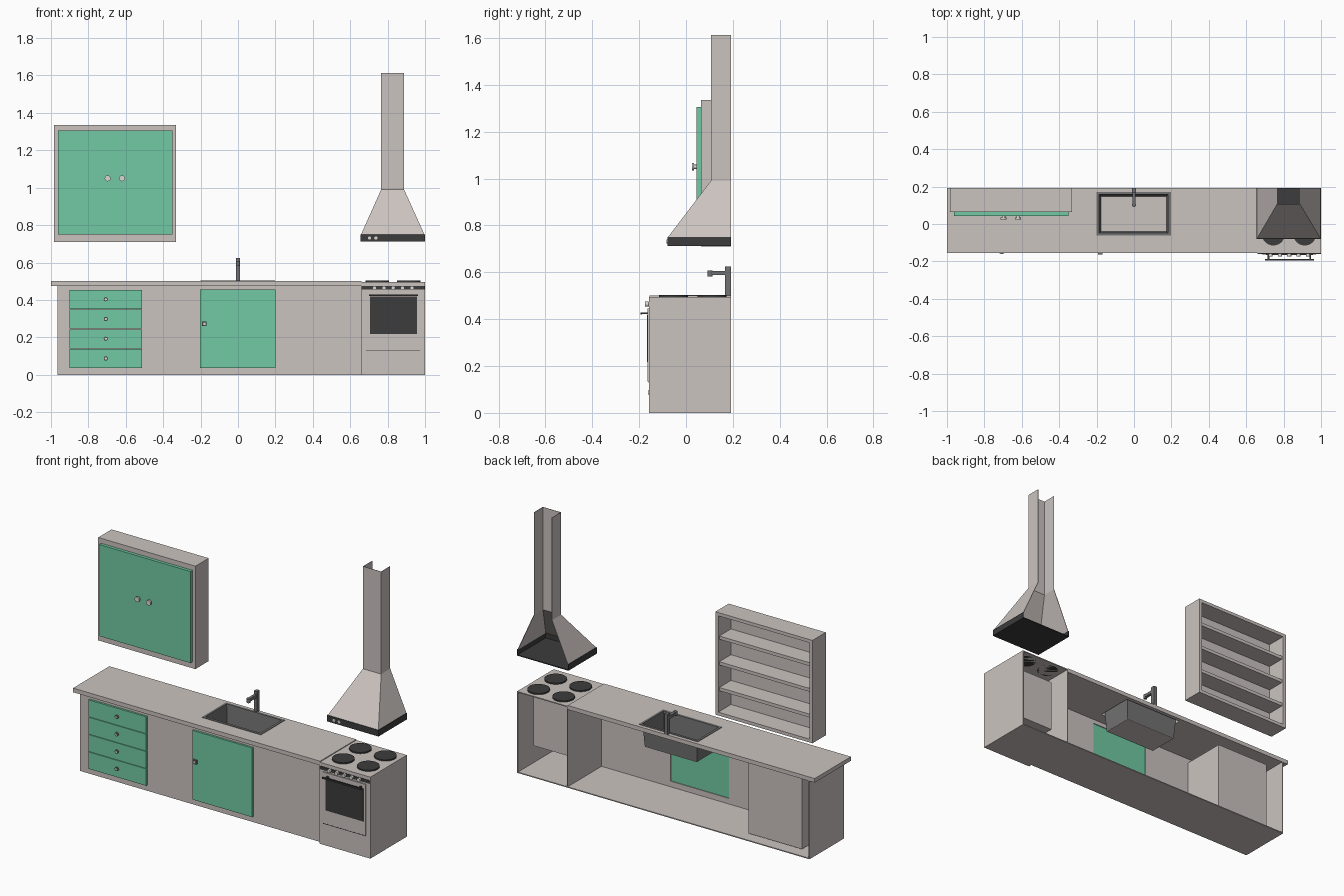
import bpy, bmesh, math
from mathutils import Matrix, Vector

if "Cube" in bpy.data.objects:
    bpy.data.objects.remove(bpy.data.objects["Cube"])


def mat(name, rgb):
    m = bpy.data.materials.new(name)
    m.diffuse_color = (*rgb, 1)
    m.use_nodes = True
    m.node_tree.nodes["Principled BSDF"].inputs["Base Color"].default_value = m.diffuse_color
    return m


BEIGE = mat("warm_grey", (0.60, 0.55, 0.53))
GREEN = mat("mint_green", (0.165, 0.59, 0.37))
DARK = mat("charcoal", (0.045, 0.045, 0.045))
METAL = mat("steel_grey", (0.17, 0.17, 0.17))
LIGHT = mat("pale_knob", (0.72, 0.68, 0.66))


def finish(name, bm, m):
    me = bpy.data.meshes.new(name)
    bm.to_mesh(me)
    bm.free()
    me.materials.append(m)
    ob = bpy.data.objects.new(name, me)
    bpy.context.collection.objects.link(ob)
    return ob


def boxes(name, m, *specs):
    """One object from boxes given as (x0, x1, y0, y1, z0, z1)."""
    bm = bmesh.new()
    for x0, x1, y0, y1, z0, z1 in specs:
        mx = Matrix.Translation(((x0 + x1) / 2, (y0 + y1) / 2, (z0 + z1) / 2))
        mx = mx @ Matrix.Diagonal((x1 - x0, y1 - y0, z1 - z0, 1))
        bmesh.ops.create_cube(bm, size=1, matrix=mx)
    return finish(name, bm, m)


def cylinder(name, m, centre, r, depth, axis="Z", n=24):
    bm = bmesh.new()
    mx = Matrix.Translation(centre)
    if axis == "Y":
        mx = mx @ Matrix.Rotation(math.pi / 2, 4, "X")
    bmesh.ops.create_cone(bm, cap_ends=True, segments=n, radius1=r, radius2=r,
                          depth=depth, matrix=mx)
    for f in bm.faces:
        f.smooth = len(f.verts) == 4
    for e in bm.edges:
        e.smooth = all(f.smooth for f in e.link_faces)
    return finish(name, bm, m)


def strips(name, m, rings, closed):
    """Sheet surface joining successive rings of points."""
    bm = bmesh.new()
    rows = [[bm.verts.new(p) for p in r] for r in rings]
    for a, b in zip(rows, rows[1:]):
        n = len(a)
        for i in range(n if closed else n - 1):
            j = (i + 1) % n
            bm.faces.new((a[i], a[j], b[j], b[i]))
    return finish(name, bm, m)


T = 0.006          # sheet thickness
B = 0.193          # back plane
F = -0.138         # base cabinet front

# Worktop with the sink opening
boxes("worktop", BEIGE,
      (-1, -0.2, -0.155, B, 0.475, 0.5), (0.197, 0.66, -0.155, B, 0.475, 0.5),
      (-0.2, 0.197, -0.155, -0.06, 0.475, 0.5), (-0.2, 0.197, 0.17, B, 0.475, 0.5))

# Base cabinet: open back, front with a door opening
boxes("base_cabinet", BEIGE,
      (-0.965, -0.965 + T, F, B, 0, 0.475),
      (-0.965, 0.66, F, B, 0, T),
      (-0.965, -0.197, F, F + T, 0, 0.475), (0.197, 0.66, F, F + T, 0, 0.475),
      (-0.197, 0.197, F, F + T, 0, 0.04), (-0.197, 0.197, F, F + T, 0.45, 0.475))
boxes("drawer_box", BEIGE, (-0.88, -0.52, F + T, 0.143, 0.02, 0.45))

# Sink door and drawer fronts
boxes("sink_door", GREEN, (-0.202, 0.2, F - 0.012, F + 0.001, 0.035, 0.455))
boxes("sink_door_knob", METAL, (-0.192, -0.168, F - 0.024, F - 0.012, 0.26, 0.284))
boxes("sink_door_knob_cap", LIGHT, (-0.185, -0.175, F - 0.026, F - 0.024, 0.267, 0.277))
for i in range(4):
    z = 0.035 + i * 0.1055
    boxes("drawer_front", GREEN, (-0.9, -0.512, F - 0.012, F, z, z + 0.1025))
    cylinder("drawer_knob", METAL, (-0.707, F - 0.016, z + 0.052), 0.011, 0.01, "Y", 12)
    cylinder("drawer_knob_cap", LIGHT, (-0.707, F - 0.022, z + 0.052), 0.006, 0.002, "Y", 12)


# Sink rim, tapered basin and floor
def rect(x0, x1, y0, y1, z):
    return [(x0, y0, z), (x1, y0, z), (x1, y1, z), (x0, y1, z)]


strips("sink_basin", METAL, [
    rect(-0.2, 0.197, -0.062, 0.171, 0.5), rect(-0.2, 0.197, -0.062, 0.171, 0.503),
    rect(-0.186, 0.183, -0.047, 0.157, 0.503), rect(-0.176, 0.173, -0.04, 0.148, 0.365)], True)
boxes("sink_floor", BEIGE, (-0.176, 0.173, -0.04, 0.148, 0.362, 0.365))

# Tap
boxes("tap", METAL, (-0.011, 0.011, 0.167, B, 0.5, 0.625),
      (-0.009, 0.009, 0.1, 0.167, 0.588, 0.606))
cylinder("tap_nozzle", METAL, (0, 0.102, 0.595), 0.011, 0.026, n=16)

# Cooker body with open back and the oven chamber inside
S = -0.158
boxes("cooker_body", BEIGE,
      (0.66, 0.66 + T, S, B, 0, 0.495), (1 - T, 1, S, B, 0, 0.495),
      (0.66, 1, S, S + T, 0, 0.495), (0.66, 1, S, B, 0, T),
      (0.66, 1, S, B, 0.495 - T, 0.495))
boxes("oven_chamber", BEIGE, (0.69, 0.97, S + T, 0.08, 0.13, 0.445))
boxes("oven_door", BEIGE, (0.685, 0.972, S - 0.006, S, 0.135, 0.445))
boxes("oven_window", DARK, (0.705, 0.957, S - 0.008, S - 0.006, 0.217, 0.418))
boxes("door_gap", DARK, (0.685, 0.972, S - 0.003, S, 0.129, 0.133))
boxes("control_panel", DARK, (0.661, 0.999, S - 0.003, S, 0.455, 0.474))
boxes("oven_handle", DARK, (0.7, 0.962, -0.195, -0.187, 0.42, 0.429),
      (0.715, 0.725, -0.187, S, 0.421, 0.428), (0.937, 0.947, -0.187, S, 0.421, 0.428))
for i in range(5):
    cylinder("cooker_knob", LIGHT, (0.73 + i * 0.05, S - 0.009, 0.464), 0.011, 0.014, "Y", 16)

# Hob plates
for x in (0.745, 0.913):
    for y in (-0.053, 0.111):
        cylinder("hob_plate", DARK, (x, y, 0.496), 0.062, 0.014, n=32)


# Extractor hood: open-backed sheet chimney and flare
def three_sides(x0, x1, y, z):
    return [(x0, B, z), (x0, y, z), (x1, y, z), (x1, B, z)]


hood = strips("hood_shell", BEIGE, [
    three_sides(0.658, 0.997, -0.077, 0.75), three_sides(0.765, 0.888, 0.106, 0.99),
    three_sides(0.765, 0.888, 0.106, 1.612)], False)
sol = hood.modifiers.new("sheet", "SOLIDIFY")
sol.thickness = 0.003
sol.offset = -1
boxes("hood_band", DARK, (0.655, 1, -0.08, -0.076, 0.712, 0.75),
      (0.655, 0.659, -0.08, B, 0.712, 0.75), (0.996, 1, -0.08, B, 0.712, 0.75),
      (0.655, 1, -0.08, B, 0.712, 0.718))
for x in (0.703, 0.737):
    cylinder("hood_button", LIGHT, (x, -0.081, 0.731), 0.009, 0.004, "Y", 16)

# Wall cabinet: open back with shelves
W0, W1, Z0, Z1 = -0.985, -0.332, 0.71, 1.335
D = 0.065
boxes("wall_cabinet", BEIGE,
      (W0, W1, D, D + T, Z0, Z1),
      (W0, W0 + 0.02, D, B, Z0, Z1), (W1 - 0.02, W1, D, B, Z0, Z1),
      (W0, W1, D, B, Z0, Z0 + 0.02), (W0, W1, D, B, Z1 - 0.02, Z1))
for i in range(1, 4):
    z = Z0 + i * (Z1 - Z0) / 4
    boxes("shelf", BEIGE, (W0 + 0.02, W1 - 0.02, D + T, B - 0.01, z - 0.01, z + 0.01))
boxes("wall_cabinet_door", GREEN, (-0.963, -0.349, 0.044, D - 0.002, 0.75, 1.306))
for x in (-0.697, -0.62):
    cylinder("wall_cabinet_knob_stem", LIGHT, (x, 0.039, 1.05), 0.009, 0.012, "Y", 12)
    cylinder("wall_cabinet_knob", LIGHT, (x, 0.03, 1.05), 0.016, 0.01, "Y", 12)
